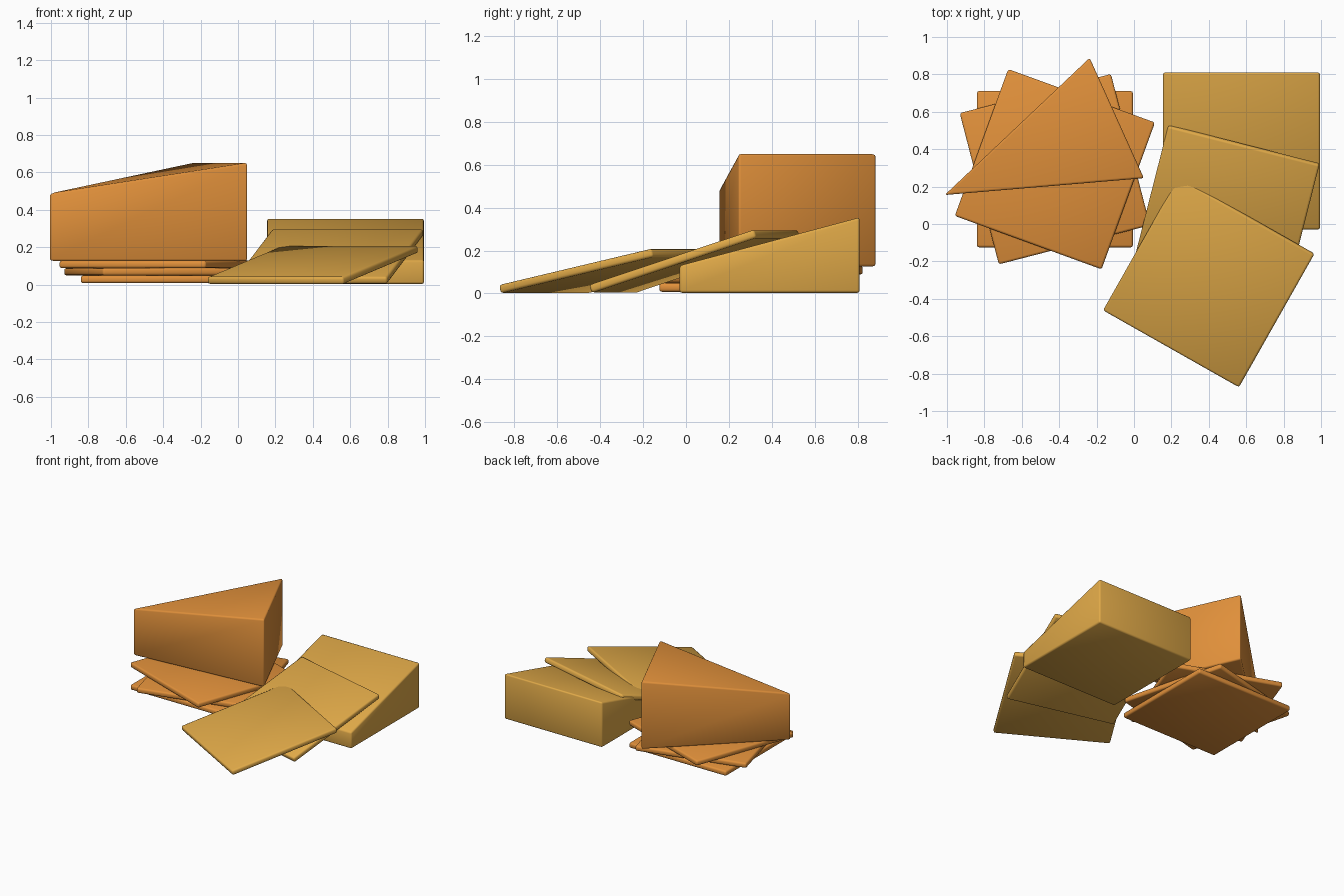
import bpy, bmesh
from math import radians

if "Cube" in bpy.data.objects:
    bpy.data.objects.remove(bpy.data.objects["Cube"])


def material(name, rgb):
    m = bpy.data.materials.new(name)
    m.diffuse_color = (*rgb, 1)
    m.use_nodes = True
    m.node_tree.nodes["Principled BSDF"].inputs["Base Color"].default_value = m.diffuse_color
    return m


ORANGE = material("orange cheese", (0.75, 0.28, 0.043))
YELLOW = material("yellow cheese", (0.75, 0.40, 0.065))


def prism(name, plan, bottom, tops, mat, bevel=0.012):
    """Upright solid over a plan outline, with a top height for each corner."""
    bm = bmesh.new()
    lo = [bm.verts.new((x, y, bottom)) for x, y in plan]
    hi = [bm.verts.new((x, y, z)) for (x, y), z in zip(plan, tops)]
    bm.faces.new(lo[::-1])
    bm.faces.new(hi)
    n = len(plan)
    for i in range(n):
        j = (i + 1) % n
        bm.faces.new((lo[i], lo[j], hi[j], hi[i]))
    bmesh.ops.recalc_face_normals(bm, faces=bm.faces)
    me = bpy.data.meshes.new(name)
    bm.to_mesh(me)
    bm.free()
    me.materials.append(mat)
    ob = bpy.data.objects.new(name, me)
    bpy.context.collection.objects.link(ob)
    b = ob.modifiers.new("soft edges", 'BEVEL')
    b.width = bevel
    b.segments = 2
    b.limit_method = 'NONE'
    me.shade_smooth()
    return ob


def slice_of(name, loc, turn, tilt, mat, side=0.835, thick=0.04):
    """Thin square slice, turned about z and raised at its back edge."""
    h = side / 2
    ob = prism(name, [(-h, -h), (h, -h), (h, h), (-h, h)],
               -thick / 2, [thick / 2] * 4, mat)
    ob.location = loc
    ob.rotation_euler = (radians(tilt), 0, radians(turn))
    return ob


# fanned stack of orange slices
for i, (z, turn) in enumerate([(0.028, 0), (0.069, 14.5), (0.108, -20)]):
    slice_of(f"orange_slice_{i + 1}", (-0.423, 0.293, z), turn, 0, ORANGE)

# triangular orange wedge with a sloping top, resting on the stack
prism("orange_wedge", [(-1.012, 0.155), (0.053, 0.245), (-0.237, 0.888)],
      0.125, [0.487, 0.652, 0.652], ORANGE)

# yellow block with a sloping top
prism("yellow_block", [(0.155, -0.03), (0.995, -0.03), (0.995, 0.81), (0.155, 0.81)],
      0.003, [0.13, 0.13, 0.355, 0.355], YELLOW)

# yellow slices leaning on the block and on each other
slice_of("yellow_slice_back", (0.49, 0.04, 0.15), -14.3, 18, YELLOW)
slice_of("yellow_slice_front", (0.40, -0.31, 0.105), -29.5, 11.7, YELLOW)
